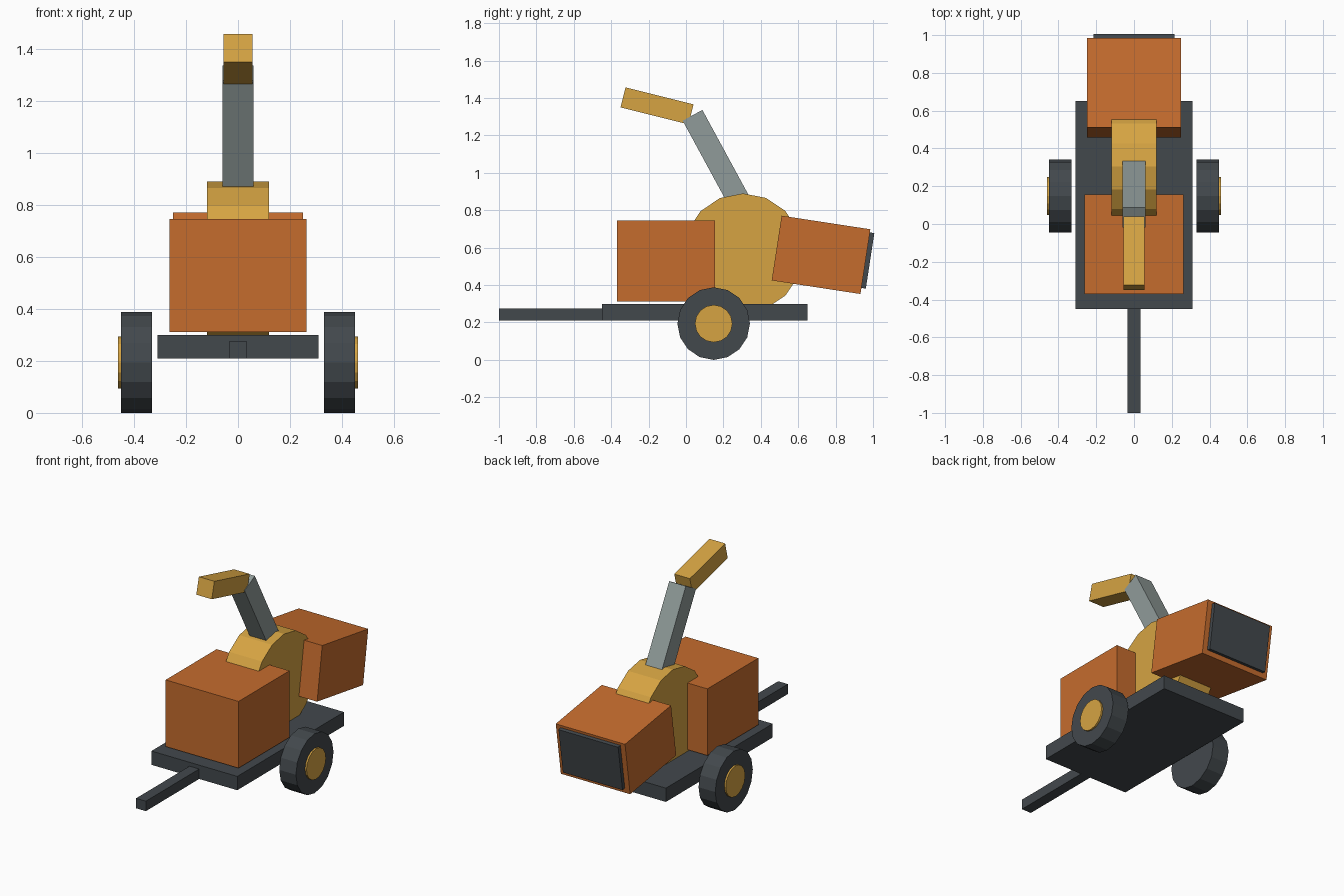
import bpy
from math import radians, pi

if "Cube" in bpy.data.objects:
    bpy.data.objects.remove(bpy.data.objects["Cube"], do_unlink=True)


def material(name, rgb):
    m = bpy.data.materials.new(name)
    m.use_nodes = True
    m.diffuse_color = (*rgb, 1)
    m.node_tree.nodes["Principled BSDF"].inputs["Base Color"].default_value = (*rgb, 1)
    return m


orange = material("orange paint", (0.56, 0.15, 0.027))
gold = material("golden yellow paint", (0.67, 0.37, 0.055))
grey = material("light grey metal", (0.28, 0.33, 0.32))
dark = material("dark grey", (0.055, 0.065, 0.073))


def finish(name, mat):
    ob = bpy.context.object
    ob.name = ob.data.name = name
    ob.data.materials.append(mat)
    bpy.ops.object.transform_apply(location=False, rotation=False, scale=True)
    return ob


def box(name, mat, center, size, tilt=0):
    """Box tilted about the x axis, in degrees."""
    bpy.ops.mesh.primitive_cube_add(size=1, location=center,
                                    rotation=(radians(tilt), 0, 0))
    bpy.context.object.scale = size
    return finish(name, mat)


def disc(name, mat, center, radius, width):
    """Sixteen-sided cylinder whose axis lies along x."""
    bpy.ops.mesh.primitive_cylinder_add(vertices=16, radius=radius, depth=width,
                                        location=center, rotation=(0, pi / 2, 0))
    return finish(name, mat)


# Trailer chassis
box("deck", dark, (0, 0.1, 0.255), (0.62, 1.1, 0.09))
box("drawbar", dark, (0, -0.72, 0.2425), (0.07, 0.56, 0.065))

# Wheels with hubs showing on the outer side
for side, sx in (("left", 1), ("right", -1)):
    disc(side + "_wheel", dark, (sx * 0.39, 0.148, 0.194), 0.194, 0.12)
    disc(side + "_hub", gold, (sx * 0.411, 0.148, 0.194), 0.1, 0.1)

# Engine housing and cutting drum
box("engine_housing", orange, (0, -0.1075, 0.5285), (0.526, 0.525, 0.435))
disc("drum_housing", gold, (0, 0.305, 0.57), 0.32, 0.238)

# Tilted feed hopper with dark mouth plate
hopper = box("feed_hopper", orange, (0, 0.722, 0.5615), (0.5, 0.48, 0.35), -8.7)
mouth = box("hopper_mouth", dark, (0, 0.2515, 0.008), (0.43, 0.025, 0.3))
mouth.parent = hopper

# Discharge chute
box("chute_mast", grey, (0, 0.178, 1.044), (0.12, 0.12, 0.6), 28.5)
box("chute_spout", gold, (0, -0.155, 1.358), (0.112, 0.375, 0.11), -14)
